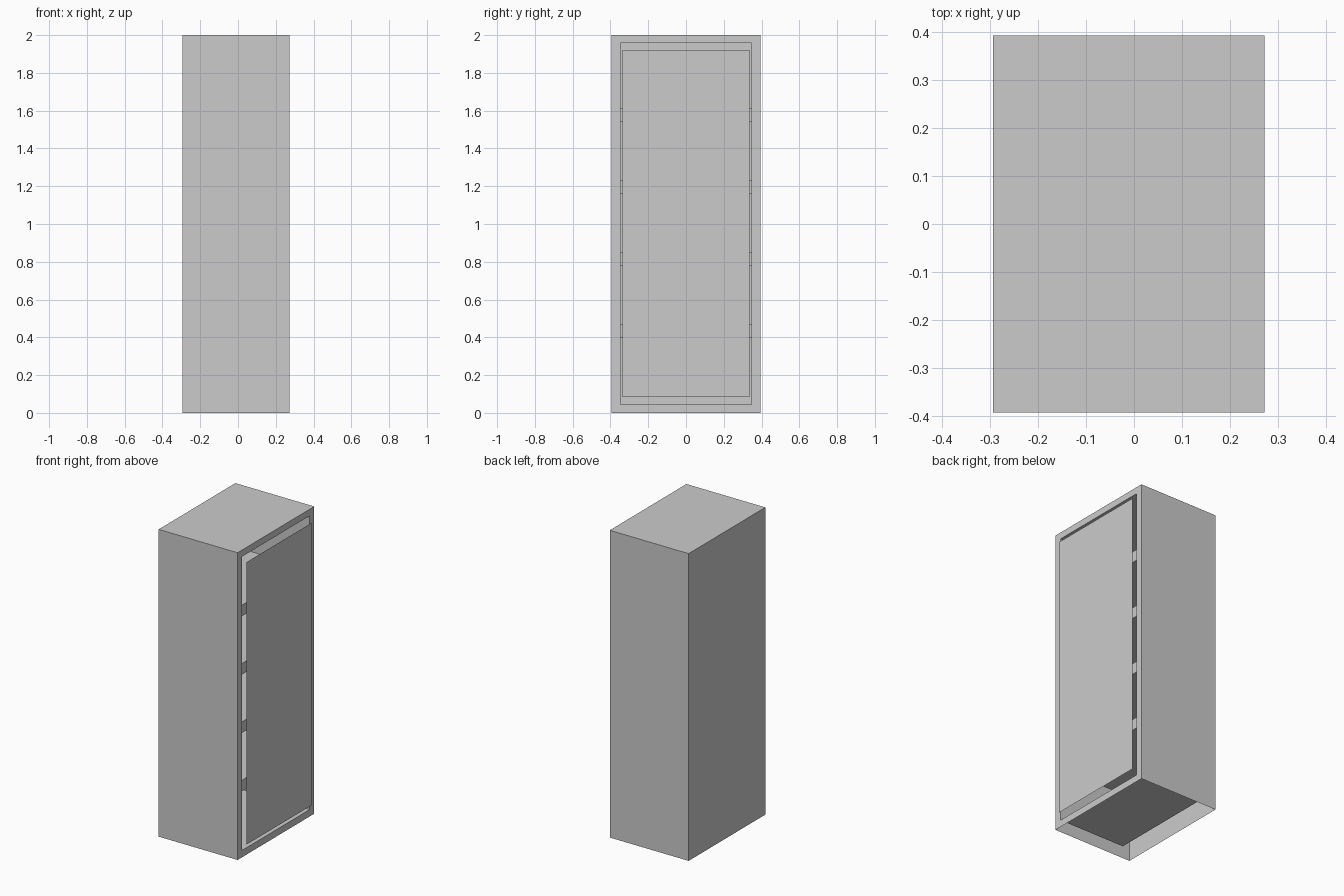
import bpy, bmesh

if "Cube" in bpy.data.objects:
    bpy.data.objects.remove(bpy.data.objects["Cube"])


def make(name, quads):
    """Flat-faced object from axis-aligned quads."""
    bm = bmesh.new()
    for q in quads:
        bm.faces.new([bm.verts.new(p) for p in q])
    bmesh.ops.remove_doubles(bm, verts=bm.verts, dist=1e-5)
    bmesh.ops.recalc_face_normals(bm, faces=bm.faces)
    me = bpy.data.meshes.new(name)
    bm.to_mesh(me)
    bm.free()
    ob = bpy.data.objects.new(name, me)
    bpy.context.collection.objects.link(ob)
    return ob


def sides(x0, x1, y0, y1, z0, z1, keep):
    """Chosen sides of a box: keep is a list such as '-x', '+z'."""
    lo, hi = (x0, y0, z0), (x1, y1, z1)
    quads = []
    for k in keep:
        a = "xyz".index(k[1])
        b, c = [i for i in range(3) if i != a]
        quad = []
        for u, v in ((0, 0), (1, 0), (1, 1), (0, 1)):
            p = [0, 0, 0]
            p[a] = hi[a] if k[0] == "+" else lo[a]
            p[b] = hi[b] if u else lo[b]
            p[c] = hi[c] if v else lo[c]
            quad.append(tuple(p))
        quads.append(quad)
    return quads


XB, XF = -0.295, 0.273      # back and front of the cabinet
W, H = 0.394, 2.0           # half width, height
OY, OZ0, OZ1 = 0.347, 0.045, 1.957   # opening
LB = -0.205                 # back of the inner liner

# Thin outer shell, open underneath and at the door side
make("cabinet_shell", sides(XB, XF, -W, W, 0, H, ["-x", "-y", "+y", "+z"]))

# Flat frame around the opening
outer = [(XF, -W, 0), (XF, W, 0), (XF, W, H), (XF, -W, H)]
inner = [(XF, -OY, OZ0), (XF, OY, OZ0), (XF, OY, OZ1), (XF, -OY, OZ1)]
make("front_frame", [[outer[i], outer[(i + 1) % 4], inner[(i + 1) % 4], inner[i]]
                     for i in range(4)])

# Inner compartment
make("inner_liner", sides(LB, XF, -OY, OY, OZ0, OZ1, ["-x", "-y", "+y", "-z", "+z"]))

# Four thick shelves behind the door
for i in range(4):
    z = 0.435 + 0.38 * i
    make(f"shelf_{i + 1}", sides(LB, 0.235, -OY, OY, z - 0.036, z + 0.036,
                                 ["+x", "-z", "+z"]))

# Thin door sheet standing just in front of the opening
make("door_panel", sides(0.295, 0.295, -0.336, 0.336, 0.083, 1.921, ["+x"]))
